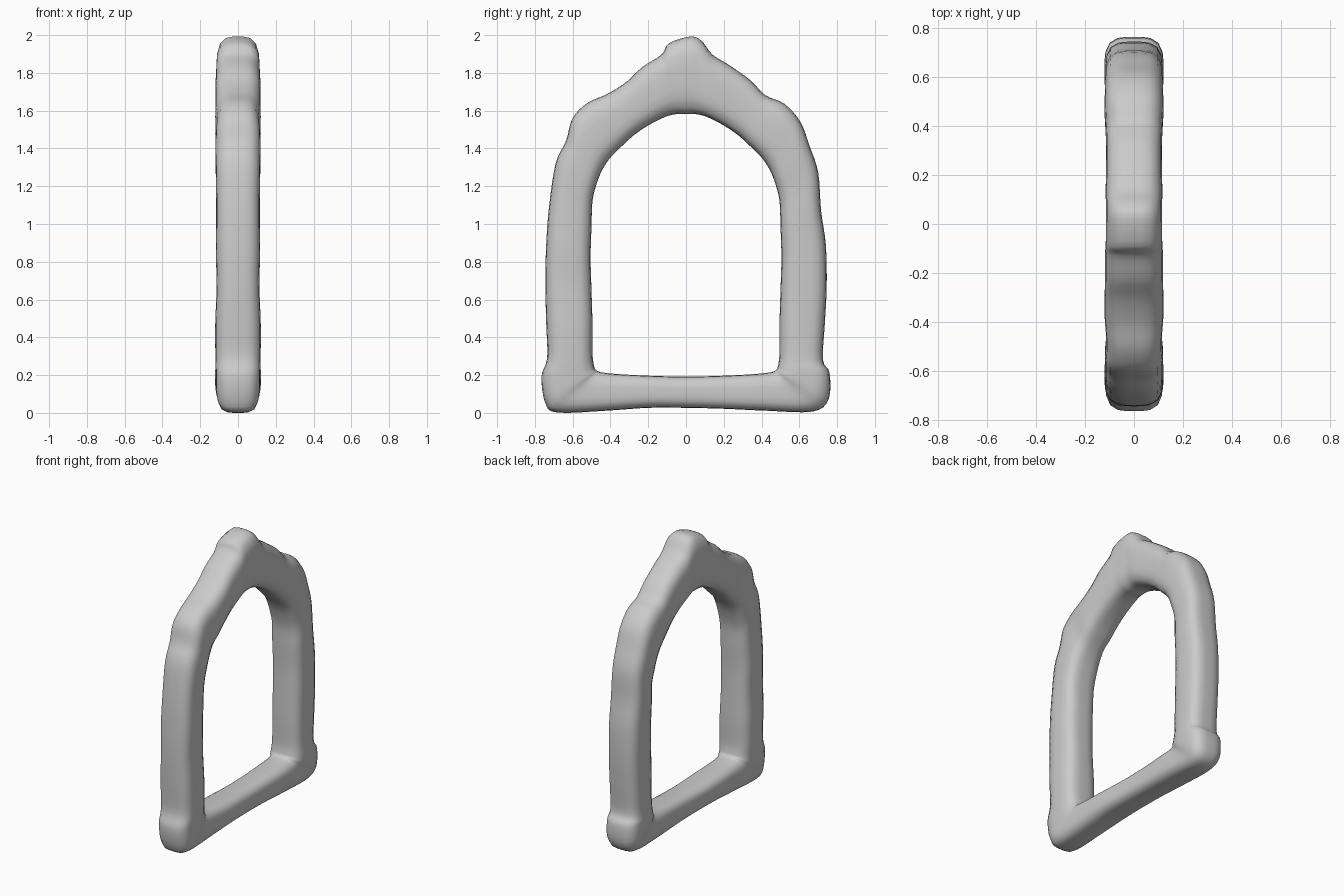
import bpy, bmesh, math, random
from mathutils import Vector

if "Cube" in bpy.data.objects:
    bpy.data.objects.remove(bpy.data.objects["Cube"])

random.seed(4)

# Stations from apex to base centre: inner y,z | outer right y,z | outer left |y|,z
ROWS = [
    (0.00, 1.59, 0.02, 2.00, 0.02, 2.00),
    (0.05, 1.59, 0.08, 1.98, 0.09, 1.965),
    (0.11, 1.575, 0.14, 1.905, 0.13, 1.905),
    (0.20, 1.53, 0.22, 1.855, 0.23, 1.84),
    (0.28, 1.475, 0.34, 1.77, 0.31, 1.765),
    (0.34, 1.42, 0.42, 1.69, 0.41, 1.70),
    (0.40, 1.36, 0.52, 1.645, 0.52, 1.65),
    (0.44, 1.30, 0.605, 1.55, 0.60, 1.57),
    (0.47, 1.23, 0.655, 1.42, 0.635, 1.45),
    (0.495, 1.13, 0.70, 1.28, 0.69, 1.33),
    (0.50, 1.00, 0.715, 1.08, 0.725, 1.10),
    (0.505, 0.83, 0.74, 0.90, 0.74, 0.90),
    (0.50, 0.65, 0.745, 0.68, 0.745, 0.70),
    (0.495, 0.48, 0.735, 0.48, 0.74, 0.48),
    (0.495, 0.32, 0.725, 0.29, 0.735, 0.30),
    (0.485, 0.25, 0.76, 0.22, 0.765, 0.20),
    (0.475, 0.235, 0.755, 0.08, 0.745, 0.06),
    (0.455, 0.225, 0.67, 0.015, 0.68, 0.01),
    (0.38, 0.215, 0.42, 0.02, 0.42, 0.02),
    (0.20, 0.205, 0.20, 0.03, 0.20, 0.035),
]

# Full closed ring: (inner y, inner z, outer y, outer z, half depth)
def depth(z):
    return (0.102 if z < 0.04 else 0.117) + random.uniform(-0.004, 0.004)

right = [(a, b, c, d, depth(d)) for a, b, c, d, _, _ in ROWS]
left = [(-a, b, -e, f, depth(f)) for a, b, _, _, e, f in ROWS[1:]]
ring = right + [(0, 0.2, 0, 0.035, 0.1)] + left[::-1]


def smooth_ring(pts, steps):
    """Closed Catmull-Rom interpolation of the stations."""
    out, n = [], len(pts)
    for i in range(n):
        p0, p1, p2, p3 = (pts[(i + k) % n] for k in (-1, 0, 1, 2))
        for s in range(steps):
            t = s / steps
            out.append([0.5 * (2 * b + (c - a) * t + (2 * a - 5 * b + 4 * c - d) * t * t
                               + (3 * b - a - 3 * c + d) * t ** 3)
                        for a, b, c, d in zip(p0, p1, p2, p3)])
    return out


def squircle(angle, power=3.6):
    c, s = math.cos(angle), math.sin(angle)
    r = (abs(c) ** power + abs(s) ** power) ** (-1 / power)
    return c * r, s * r


# Sweep a rounded-square section round the ring
bm = bmesh.new()
SIDES = 24
loops = []
for iy, iz, oy, oz, hx in smooth_ring(ring, 4):
    inner, outer = Vector((0, iy, iz)), Vector((0, oy, oz))
    mid, half = (inner + outer) / 2, (outer - inner) / 2
    loop = []
    for k in range(SIDES):
        u, v = squircle(2 * math.pi * k / SIDES)
        loop.append(bm.verts.new(mid + half * u + Vector((hx * v, 0, 0))))
    loops.append(loop)
for i, a in enumerate(loops):
    b = loops[(i + 1) % len(loops)]
    for k in range(SIDES):
        m = (k + 1) % SIDES
        bm.faces.new((a[k], a[m], b[m], b[k]))
bmesh.ops.recalc_face_normals(bm, faces=bm.faces)
for f in bm.faces:
    f.smooth = True

# Stand it on the floor
low = min(v.co.z for v in bm.verts)
bmesh.ops.translate(bm, verts=bm.verts, vec=(0, 0, -low))

mesh = bpy.data.meshes.new("arched_frame")
bm.to_mesh(mesh)
bm.free()
bpy.context.collection.objects.link(bpy.data.objects.new("arched_frame", mesh))
